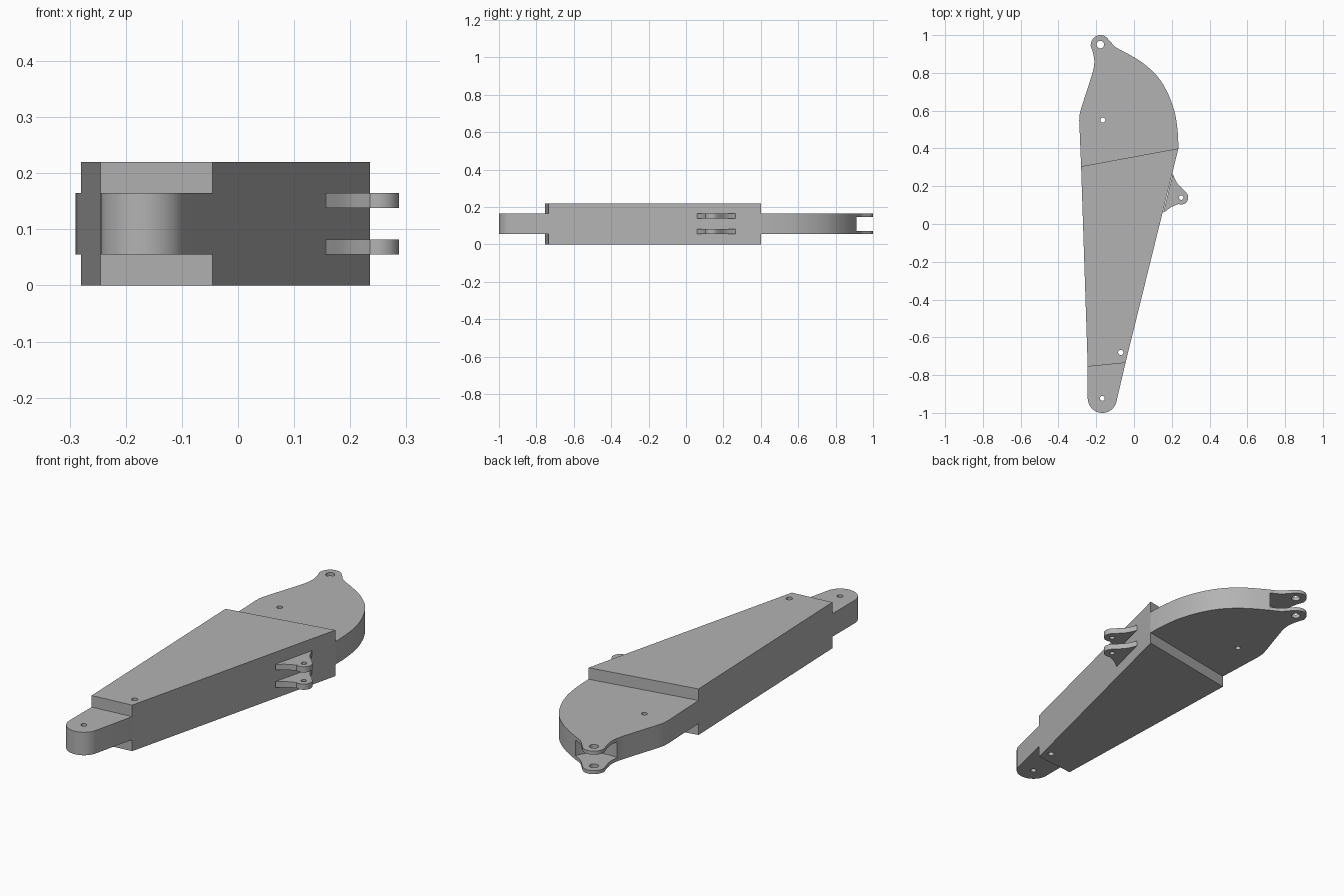
import bpy, bmesh
from math import cos, sin, radians
from mathutils import Vector

old = bpy.data.objects.get("Cube")
if old:
    bpy.data.objects.remove(old, do_unlink=True)

grey = bpy.data.materials.new("plain grey")
grey.use_nodes = True
grey.diffuse_color = (0.45, 0.45, 0.45, 1)
grey.node_tree.nodes["Principled BSDF"].inputs["Base Color"].default_value = (0.45, 0.45, 0.45, 1)


def arc(centre, radius, start, end, steps=24):
    angles = [radians(start + (end - start) * i / steps) for i in range(steps + 1)]
    return [(centre[0] + radius * cos(a), centre[1] + radius * sin(a)) for a in angles]


def smooth_path(points, steps=6):
    """Smooth curve through the points."""
    p = [Vector(q) for q in points]
    p = [2 * p[0] - p[1]] + p + [2 * p[-1] - p[-2]]
    out = []
    for a, b, c, d in zip(p, p[1:], p[2:], p[3:]):
        for i in range(steps):
            t = i / steps
            q = (2 * b + (c - a) * t + (2 * a - 5 * b + 4 * c - d) * t ** 2
                 + (3 * b - a - 3 * c + d) * t ** 3) / 2
            out.append(tuple(q))
    return out + [tuple(p[-2])]


def prism(name, outline, low, high):
    """Extrude a plan outline between two heights."""
    bm = bmesh.new()
    face = bm.faces.new([bm.verts.new((x, y, low)) for x, y in outline])
    top = bmesh.ops.extrude_face_region(bm, geom=[face])["geom"]
    bmesh.ops.translate(bm, vec=(0, 0, high - low),
                        verts=[v for v in top if isinstance(v, bmesh.types.BMVert)])
    bmesh.ops.recalc_face_normals(bm, faces=bm.faces)
    mesh = bpy.data.meshes.new(name)
    bm.to_mesh(mesh)
    bm.free()
    obj = bpy.data.objects.new(name, mesh)
    bpy.context.collection.objects.link(obj)
    mesh.materials.append(grey)
    return obj


def cut(obj, centre, radius, low=-0.1, high=0.4):
    """Subtract a round cutter, then discard it."""
    cutter = prism("cutter", arc(centre, radius, 0, 352.5, 47), low, high)
    mod = obj.modifiers.new("hole", "BOOLEAN")
    mod.operation, mod.solver, mod.object = "DIFFERENCE", "EXACT", cutter
    bpy.context.view_layer.update()
    graph = bpy.context.evaluated_depsgraph_get()
    mesh = bpy.data.meshes.new_from_object(obj.evaluated_get(graph))
    obj.modifiers.clear()
    obj.data = mesh
    bpy.data.objects.remove(cutter, do_unlink=True)


LOW, HIGH = 0.055, 0.165
BACK_L, BACK_R = (-0.28, 0.305), (0.235, 0.40)
FRONT_L, FRONT_R = (-0.245, -0.755), (-0.045, -0.735)

# Thick tapered middle
block = prism("main_block", [BACK_L, FRONT_L, FRONT_R, BACK_R], 0, 0.22)
cut(block, (-0.07, -0.68), 0.014)

# Thin rounded tail
tail_pin = (-0.168, -0.923)
tail = prism("front_tail", [FRONT_L] + arc(tail_pin, 0.077, 182, 346) + [FRONT_R], LOW, HIGH)
cut(tail, tail_pin, 0.013)

# Curved head plate with a forked eye at its tip
eye = (-0.178, 0.95)
right_edge = smooth_path([BACK_R, (0.232, 0.48), (0.217, 0.585), (0.18, 0.69), (0.125, 0.78),
                          (0.05, 0.85), (-0.03, 0.9), (-0.095, 0.935), (-0.127, 0.968)])
left_edge = smooth_path([(-0.23, 0.945), (-0.217, 0.905), (-0.21, 0.86), (-0.217, 0.81),
                         (-0.24, 0.735), (-0.283, 0.6), (-0.29, 0.55)])
head = prism("head_plate", right_edge + arc(eye, 0.05, 35, 170) + left_edge + [BACK_L], LOW, HIGH)
cut(head, eye, 0.13, 0.072, 0.148)
cut(head, eye, 0.02)
cut(head, (-0.165, 0.55), 0.013)

# Pair of side lugs
lug_pin = (0.25, 0.14)
lug_outline = ([(0.155, 0.06)] + smooth_path([(0.157, 0.06), (0.195, 0.088), (0.235, 0.106)])
               + arc(lug_pin, 0.037, -95, 40)
               + smooth_path([(0.268, 0.176), (0.23, 0.215), (0.205, 0.265)]))
lugs = []
for name, low, high in (("lower_side_lug", LOW, 0.082), ("upper_side_lug", 0.138, HIGH)):
    lug = prism(name, lug_outline, low, high)
    cut(lug, lug_pin, 0.012)
    lugs.append(lug)

# Smooth the rounded walls, keep rims sharp
bpy.ops.object.select_all(action="DESELECT")
for obj in [block, tail, head] + lugs:
    obj.select_set(True)
    bpy.context.view_layer.objects.active = obj
bpy.ops.object.shade_smooth_by_angle(angle=radians(30))
